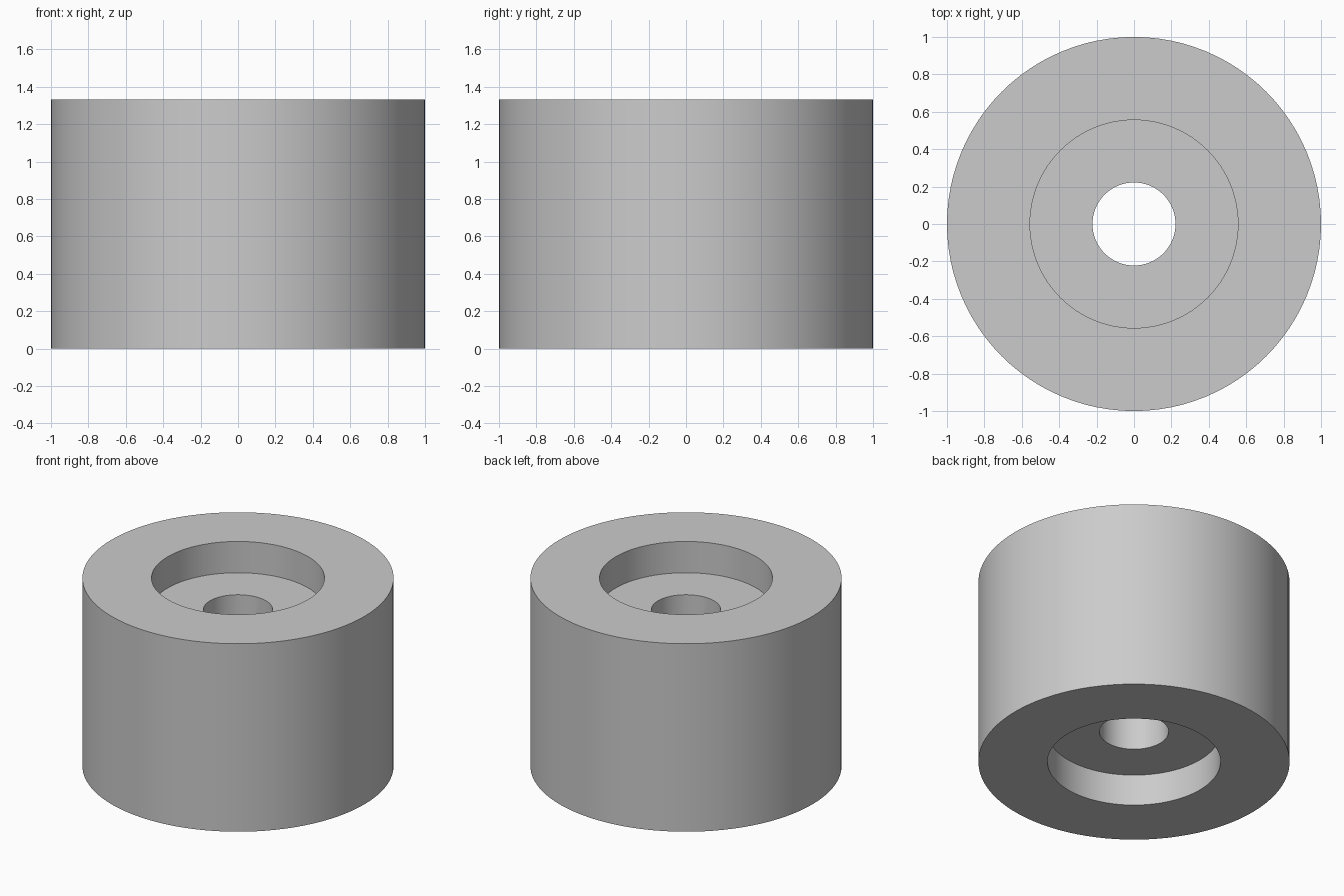
import bpy
import bmesh
import math

SEGMENTS = 96
OUTER, RECESS, BORE = 1.0, 0.556, 0.222
HEIGHT, DEPTH = 1.333, 0.222

cube = bpy.data.objects.get("Cube")
if cube:
    bpy.data.objects.remove(cube, do_unlink=True)

# Plain grey material
grey = bpy.data.materials.new("light_grey")
grey.use_nodes = True
colour = (0.6, 0.6, 0.6, 1.0)
grey.diffuse_color = colour
grey.node_tree.nodes["Principled BSDF"].inputs["Base Color"].default_value = colour

# Closed cross-section: outer wall, top recess, bore, bottom recess
profile = [
    (OUTER, 0), (OUTER, HEIGHT),
    (RECESS, HEIGHT), (RECESS, HEIGHT - DEPTH),
    (BORE, HEIGHT - DEPTH), (BORE, DEPTH),
    (RECESS, DEPTH), (RECESS, 0),
]

# Spin the cross-section into a ring-shaped roller
bm = bmesh.new()
verts = [bm.verts.new((r, 0, z)) for r, z in profile]
edges = [bm.edges.new((v, verts[(i + 1) % len(verts)])) for i, v in enumerate(verts)]
bmesh.ops.spin(bm, geom=verts + edges, cent=(0, 0, 0), axis=(0, 0, 1),
               angle=math.tau, steps=SEGMENTS, use_merge=True)
bmesh.ops.remove_doubles(bm, verts=bm.verts[:], dist=0.0001)
bmesh.ops.recalc_face_normals(bm, faces=bm.faces[:])
mesh = bpy.data.meshes.new("recessed_roller")
bm.to_mesh(mesh)
bm.free()
mesh.materials.append(grey)

roller = bpy.data.objects.new("recessed_roller", mesh)
bpy.context.collection.objects.link(roller)

# Smooth round walls with crisp rims
bpy.ops.object.select_all(action='DESELECT')
roller.select_set(True)
bpy.context.view_layer.objects.active = roller
bpy.ops.object.shade_smooth_by_angle(angle=math.radians(30))
